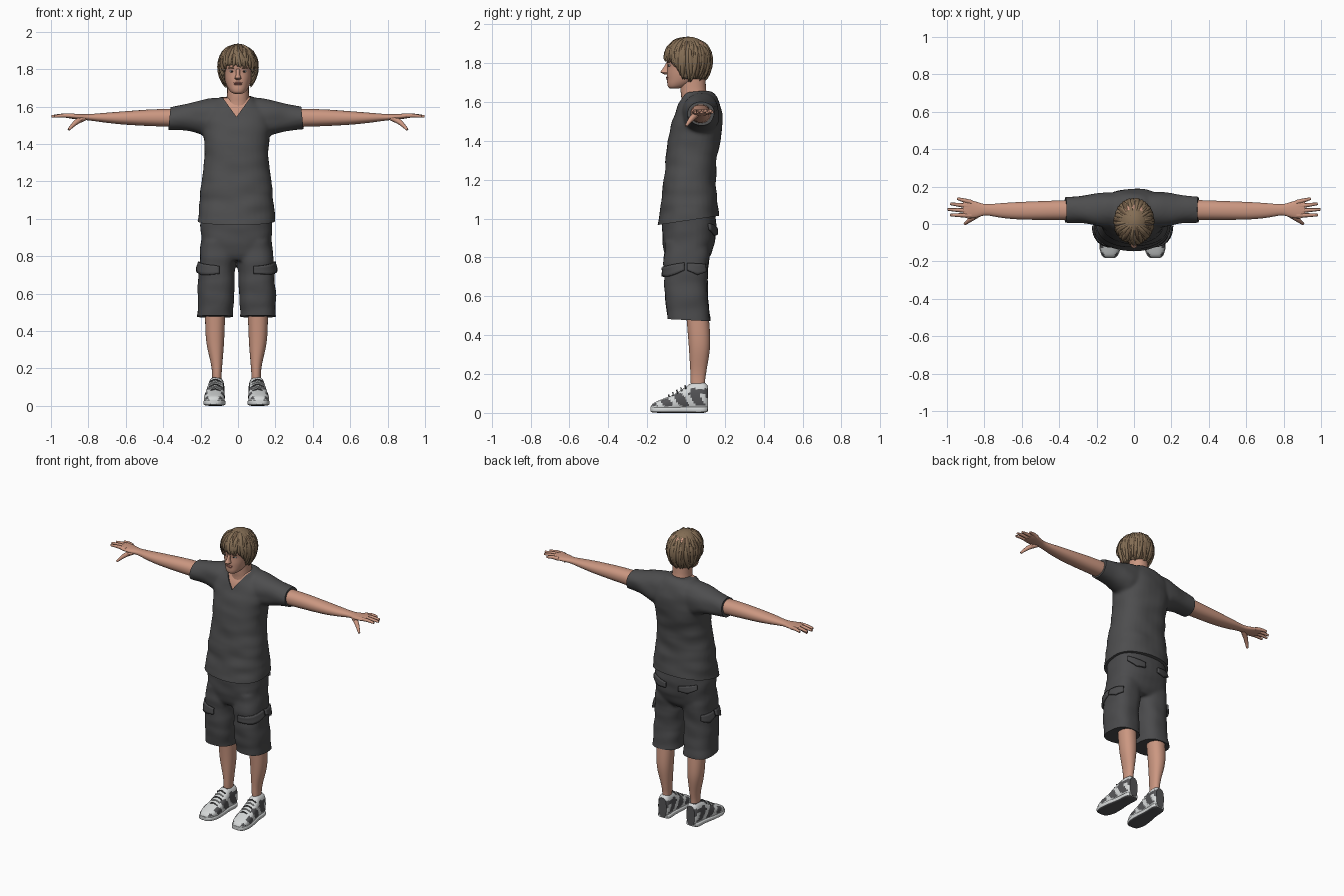
import bpy, bmesh, math, random
from mathutils import Vector, Matrix, noise
from mathutils.bvhtree import BVHTree

random.seed(4)
if "Cube" in bpy.data.objects:
    bpy.data.objects.remove(bpy.data.objects["Cube"])
CX = -0.008  # body centre line
made = []


def material(name, *rgb):
    m = bpy.data.materials.new(name)
    m.use_nodes = True
    m.diffuse_color = (*rgb, 1)
    m.node_tree.nodes["Principled BSDF"].inputs["Base Color"].default_value = (*rgb, 1)
    return m


skin = material("skin", .60, .31, .22)
lip = material("lips", .48, .19, .15)
cloth_grey = material("shirt grey", .075, .075, .077)
short_grey = material("shorts grey", .07, .07, .073)
hair_brown = material("hair brown", .23, .155, .09)
hair_dark = material("hair dark brown", .15, .095, .055)
white = material("shoe white", .66, .68, .68)
shoe_grey = material("shoe grey", .09, .09, .095)
eye_dark = material("eye dark", .03, .025, .02)


def finish(name, mesh, mats):
    obj = bpy.data.objects.new(name, mesh)
    bpy.context.collection.objects.link(obj)
    if not mesh.materials:
        for m in mats:
            mesh.materials.append(m)
    made.append(obj)
    return obj


def make(name, bm, *mats):
    bmesh.ops.recalc_face_normals(bm, faces=bm.faces)
    mesh = bpy.data.meshes.new(name)
    bm.to_mesh(mesh)
    bm.free()
    return finish(name, mesh, mats)


def baked(obj):
    bpy.context.view_layer.update()
    dg = bpy.context.evaluated_depsgraph_get()
    return bpy.data.meshes.new_from_object(obj.evaluated_get(dg))


def spline(rows, steps):
    # Catmull-Rom interpolation of whole rows
    out = []
    for i in range(len(rows) - 1):
        a, b, c, d = (rows[max(0, min(len(rows) - 1, i + k))] for k in (-1, 0, 1, 2))
        for s in range(steps):
            t = s / steps
            out.append([.5 * (2*q + (r-p)*t + (2*p-5*q+4*r-w)*t*t + (3*q-p-3*r+w)*t**3)
                        for p, q, r, w in zip(a, b, c, d)])
    return out + [list(rows[-1])]


def loft(bm, axis, rows, power=2.2, n=32, side=1, shift=0.0, steps=4):
    # each row: position on the axis, then the limits on the two other axes
    rings = []
    for t, a0, a1, b0, b1 in spline(rows, steps):
        ring = []
        for i in range(n):
            c, s = math.cos(i * math.tau / n), math.sin(i * math.tau / n)
            a = (a0 + a1) / 2 + (a1 - a0) / 2 * math.copysign(abs(c) ** (2 / power), c)
            b = (b0 + b1) / 2 + (b1 - b0) / 2 * math.copysign(abs(s) ** (2 / power), s)
            x, y, z = {"X": (t, a, b), "Y": (a, t, b), "Z": (a, b, t)}[axis]
            ring.append(bm.verts.new((x * side + shift, y, z)))
        rings.append(ring)
    for r, q in zip(rings, rings[1:]):
        for i in range(n):
            bm.faces.new((r[i], r[(i+1) % n], q[(i+1) % n], q[i]))
    bm.faces.new(rings[0])
    bm.faces.new(rings[-1])


def column(rows):
    # rows of height, half width, front, back
    return [(z, -w, w, f, b) for z, w, f, b in rows]


def tubes(name, paths, *mats):
    cu = bpy.data.curves.new(name, "CURVE")
    cu.dimensions, cu.bevel_depth, cu.bevel_resolution = "3D", 1, 2
    cu.use_fill_caps = True
    for m in mats:
        cu.materials.append(m)
    for k, path in enumerate(paths):
        pts = spline(path, 3)
        sp = cu.splines.new("POLY")
        sp.points.add(len(pts) - 1)
        sp.material_index = k % len(mats)
        for p, (x, y, z, r) in zip(sp.points, pts):
            p.co, p.radius = (x, y, z, 1), r
    tmp = bpy.data.objects.new(name, cu)
    bpy.context.collection.objects.link(tmp)
    mesh = baked(tmp)
    bpy.data.objects.remove(tmp)
    return finish(name, mesh, mats)


def ball(bm, centre, radii, index=0):
    m = Matrix.Translation(centre) @ Matrix.Diagonal((*radii, 1))
    for v in bmesh.ops.create_uvsphere(bm, u_segments=16, v_segments=10, radius=1, matrix=m)["verts"]:
        for f in v.link_faces:
            f.material_index = index


def garment(name, bm, mat, cuts):
    # fuse the volumes, soften, wrinkle and trim the hems
    obj = make(name, bm, mat)
    rm = obj.modifiers.new("fuse", "REMESH")
    rm.mode, rm.voxel_size = "VOXEL", .009
    sm = obj.modifiers.new("soften", "SMOOTH")
    sm.factor, sm.iterations = .5, 7
    mesh = baked(obj)
    made.remove(obj)
    bpy.data.objects.remove(obj)
    bm = bmesh.new()
    bm.from_mesh(mesh)
    bm.normal_update()
    moves = [(v, v.normal * .007 * noise.noise(Vector((v.co.x*7, v.co.y*7, v.co.z*15)))) for v in bm.verts]
    for v, d in moves:
        v.co += d
    for co, no in cuts:
        bmesh.ops.bisect_plane(bm, geom=bm.verts[:] + bm.edges[:] + bm.faces[:],
                               plane_co=co, plane_no=no, clear_outer=True)
        bmesh.ops.holes_fill(bm, edges=[e for e in bm.edges if e.is_boundary], sides=0)
    for f in bm.faces:
        f.material_index = 0
    return bm


# shirt: torso and two sleeves
bm = bmesh.new()
loft(bm, "Z", column([(.90, .212, -.15, .165), (1.0, .206, -.14, .17), (1.1, .198, -.126, .162),
     (1.2, .188, -.115, .154), (1.3, .173, -.104, .158), (1.4, .174, -.096, .178), (1.5, .185, -.072, .186),
     (1.57, .175, -.048, .182), (1.62, .125, -.028, .16), (1.655, .085, -.02, .13)]), 2.4, shift=CX)
for s in (1, -1):
    loft(bm, "X", [(.06, -.02, .165, 1.45, 1.648), (.14, -.02, .17, 1.43, 1.645), (.2, -.01, .165, 1.45, 1.63),
         (.28, .005, .15, 1.472, 1.61), (.42, .012, .14, 1.482, 1.59)], side=s, shift=CX)
bm = garment("shirt", bm, cloth_grey, [((0, -.145, .967), (0, .15, -1)),
             ((.348, 0, 1.5), (1, 0, .1)), ((-.37, 0, 1.5), (-1, 0, .1))])
# V neck: cut along two slanted lines, sink the opening
tip = Vector((CX, 0, 1.545))
for s in (1, -1):
    near = [f for f in bm.faces if f.calc_center_median().y < .05 and f.calc_center_median().z > 1.5]
    geom = list({g for f in near for g in (*f.verts, *f.edges)}) + near
    bmesh.ops.bisect_plane(bm, geom=geom, plane_co=tip, plane_no=(s, 0, -.72))
opening = []
for f in bm.faces:
    c = f.calc_center_median()
    if c.y < .045 and c.z - tip.z > abs(c.x - CX) / .72:
        f.material_index = 1
        opening.append(f)
ext = bmesh.ops.extrude_face_region(bm, geom=opening)["geom"]
bmesh.ops.delete(bm, geom=opening, context="FACES")
bmesh.ops.translate(bm, vec=(0, .008, -.003), verts=[g for g in ext if isinstance(g, bmesh.types.BMVert)])
make("shirt", bm, cloth_grey, skin)

# shorts: hips and two legs
bm = bmesh.new()
loft(bm, "Z", column([(.775, .16, -.09, .10), (.82, .19, -.114, .13), (.9, .192, -.122, .152),
     (1.02, .19, -.122, .152)]), 2.5, shift=CX)
for s in (1, -1):
    loft(bm, "Z", [(.43, .018, .212, -.094, .128), (.5, .018, .21, -.096, .124), (.6, .014, .208, -.108, .114),
         (.72, .009, .204, -.113, .112), (.8, .005, .196, -.115, .122), (.88, .01, .185, -.11, .12)],
         2.5, side=s, shift=CX)
bm = garment("shorts", bm, short_grey, [((0, 0, .478), (0, -.05, -1))])
surface = BVHTree.FromBMesh(bm)
make("shorts", bm, short_grey)


def flap(name, start, end, drop, lift=.004):
    # pocket flap laid on the shorts, longest in its middle
    bm = bmesh.new()
    a, b, n = Vector(start), Vector(end), 10
    grid = []
    for j in range(5):
        for i in range(n + 1):
            t = i / n
            p = a.lerp(b, t) - Vector((0, 0, drop * j / 4 * (.65 + .35 * (1 - abs(2*t - 1)))))
            co, no, _, _ = surface.find_nearest(p)
            grid.append(bm.verts.new(co + no * (lift + .005 * j / 4)))
    for j in range(4):
        for i in range(n):
            k = j * (n + 1) + i
            bm.faces.new((grid[k], grid[k+1], grid[k+n+2], grid[k+n+1]))
    obj = make(name, bm, short_grey)
    md = obj.modifiers.new("thickness", "SOLIDIFY")
    md.thickness, md.offset = .012, 0


for s, word in ((1, "left"), (-1, "right")):
    flap(word + "_front_pocket_flap", (s*.09 + CX, -.13, .745), (s*.23 + CX, -.01, .775), .06)
    flap(word + "_side_pocket_flap", (s*.24 + CX, .005, .775), (s*.19 + CX, .12, .765), .06)
    flap(word + "_back_pocket_flap", (s*.05 + CX, .18, .95), (s*.17 + CX, .13, .975), .05)

    # lower leg
    bm = bmesh.new()
    loft(bm, "Z", [(.09, .082, .13, .03, .10), (.16, .08, .13, .024, .098), (.22, .076, .136, .022, .106),
         (.32, .068, .158, .016, .122), (.4, .064, .166, .01, .124), (.52, .06, .168, 0, .115)], side=s, shift=CX)
    make(word + "_lower_leg", bm, skin)

    # arm with palm, fingers and thumb
    bm = bmesh.new()
    loft(bm, "X", [(.28, .022, .13, 1.49, 1.588), (.45, .022, .124, 1.495, 1.585), (.6, .024, .118, 1.503, 1.575),
         (.7, .032, .112, 1.513, 1.567), (.79, .046, .106, 1.525, 1.56), (.84, .035, .118, 1.529, 1.56),
         (.89, .03, .132, 1.535, 1.562), (.915, .042, .128, 1.54, 1.56)], side=s)
    make(word + "_arm", bm, skin)
    fingers = [[(s*.87, y, 1.548, .013), (s*(.87 + x)/2, (y + ty)/2, 1.552, .011), (s*x, ty, 1.547, .007)]
               for y, x, ty in ((.046, .982, .048), (.07, .996, .078), (.094, .982, .108), (.116, .945, .136))]
    fingers.append([(s*.82, .06, 1.54, .016), (s*.86, .035, 1.52, .015),
                    (s*.885, .016, 1.498, .011), (s*.905, 0, 1.476, .007)])
    tubes(word + "_fingers", fingers, skin)

    # shoe upper with grey panels, sole and laces
    shoe = [(-.18, .022, .012, .036), (-.165, .04, .006, .052), (-.12, .054, .004, .072), (-.06, .053, .004, .096),
            (-.01, .047, .004, .128), (.03, .043, .004, .152), (.09, .042, .004, .156), (.113, .03, .01, .14)]
    bm = bmesh.new()
    loft(bm, "Y", [(y, .112 - w - y*.06, .112 + w - y*.06, lo, hi) for y, w, lo, hi in shoe],
         2.6, 40, s, CX, 6)
    bm.normal_update()
    for f in bm.faces:
        c = f.calc_center_median()
        across = abs(f.normal.x) > .35 or c.y > .1
        slash = math.sin((c.y + c.z * .7) * 75) > -.35
        heel = c.y > .02 and .1 < c.z < .125
        f.material_index = int((across and .035 < c.z < .1 and slash) or heel or (c.y > .02 and f.normal.z > .8))
    make(word + "_shoe", bm, white, shoe_grey)
    bm = bmesh.new()
    loft(bm, "Y", [(y - .003, .112 - w*1.07 - y*.06, .112 + w*1.07 - y*.06, lo - .004, .032)
                   for y, w, lo, hi in shoe], 4, 32, s, CX)
    for f in bm.faces:
        f.material_index = int(f.calc_center_median().z < .007)
    make(word + "_shoe_sole", bm, white, shoe_grey)
    laces = []
    for k in range(5):
        y, z = -.085 + k*.021, .088 + k*.0125
        x = s * .114 + CX
        laces.append([(x - .032, y, z - .012, .004), (x, y - .004, z + .003, .004), (x + .032, y, z - .012, .004)])
    tubes(word + "_laces", laces, shoe_grey, white)

# neck and head
bm = bmesh.new()
loft(bm, "Z", column([(1.56, .07, -.025, .125), (1.62, .064, -.024, .118), (1.66, .058, -.028, .104),
                      (1.74, .058, -.03, .1)]))
make("neck", bm, skin)
bm = bmesh.new()
loft(bm, "Z", column([(1.668, .018, -.08, -.045), (1.676, .036, -.091, -.01), (1.692, .05, -.096, .03),
     (1.715, .062, -.097, .07), (1.745, .071, -.098, .095), (1.785, .078, -.096, .11), (1.82, .083, -.102, .12),
     (1.86, .082, -.094, .118), (1.9, .066, -.065, .1), (1.925, .035, -.03, .06)]))
loft(bm, "Z", column([(1.742, .01, -.112, -.08), (1.75, .018, -.127, -.08), (1.757, .016, -.13, -.08),
     (1.775, .01, -.117, -.08), (1.80, .01, -.103, -.08)]), n=16)
for s in (1, -1):
    ball(bm, (s*.085, .02, 1.775), (.012, .02, .03))
    ball(bm, (s*.032, -.083, 1.788), (.014, .009, .006), 1)
    ball(bm, (s*.032, -.0885, 1.788), (.0055, .005, .0055), 2)
    ball(bm, (s*.032, -.087, 1.806), (.02, .012, .004), 3)
ball(bm, (0, -.095, 1.7265), (.025, .008, .004), 4)
ball(bm, (0, -.095, 1.719), (.021, .008, .005), 4)
make("head", bm, skin, white, eye_dark, hair_dark, lip)


# hair: a cap with overlapping locks
def scalp(a, u, lift=0.0):
    r, z = (math.sin(u*math.pi/2), math.cos(u*math.pi/2)) if u < 1 else (1 - .3*(u - 1)**2, 1 - u)
    return (math.cos(a) * (.1 + lift) * r, .012 + math.sin(a) * (.117 + lift) * r, 1.822 + z * (.114 + lift))


def rim(a):
    t = max(0, min(1, (math.sin(a) + .85) / .7))
    return 1.0 + .92 * t * t * (3 - 2*t)


bm = bmesh.new()
n, m = 48, 14
rows = [[bm.verts.new(scalp(i * math.tau / n, rim(i * math.tau / n) * max(j, .1) / m)) for i in range(n)]
        for j in range(m + 1)]
for r, q in zip(rows, rows[1:]):
    for i in range(n):
        bm.faces.new((r[i], r[(i+1) % n], q[(i+1) % n], q[i]))
bm.faces.new(rows[0])
cap = make("hair_cap", bm, hair_brown)
cap.modifiers.new("thickness", "SOLIDIFY").thickness = .012
locks = []
for i in range(110):
    a, drift = i * math.tau / 110 * 7, random.uniform(-.3, .3)
    u0, u1 = random.uniform(.08, .6), rim(a + drift) + random.uniform(-.1, .14)
    flare = random.uniform(-.004, .007)
    locks.append([(*scalp(a + drift*t*t, u0 + (u1 - u0)*t, -.004 + flare*t), r)
                  for t, r in ((0, .004), (.25, .011), (.5, .013), (.8, .010), (1, .002))])
tubes("hair_locks", locks, hair_brown, hair_brown, hair_brown, hair_brown, hair_dark)

# smooth shading with sharp hems
bpy.ops.object.select_all(action="DESELECT")
for obj in made:
    obj.select_set(True)
bpy.context.view_layer.objects.active = made[0]
bpy.ops.object.shade_smooth_by_angle(angle=math.radians(45))
